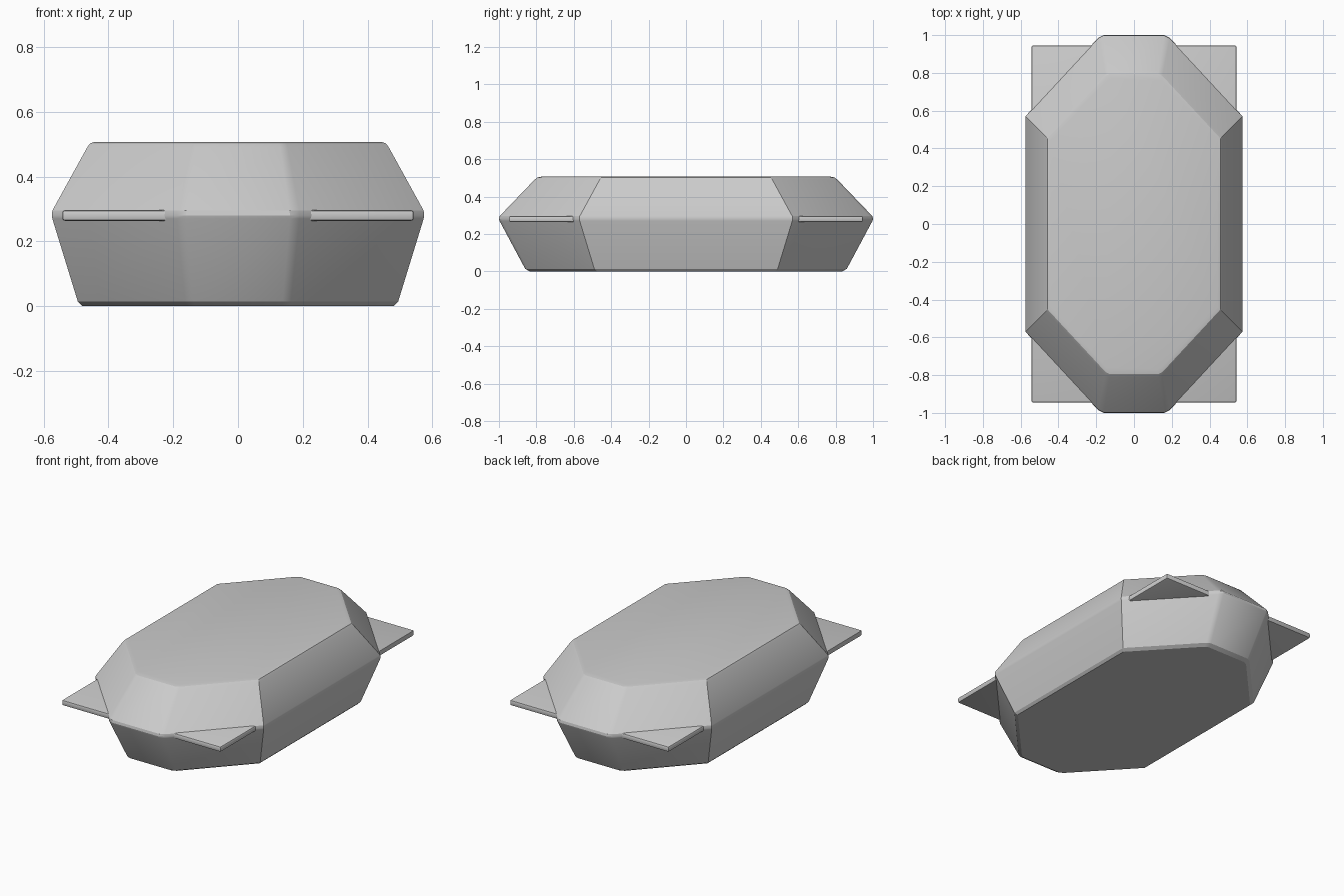
import bpy
import bmesh

if "Cube" in bpy.data.objects:
    bpy.data.objects.remove(bpy.data.objects["Cube"])

# Outline of one quarter of the body, mirrored into a closed loop
QUARTER = [(0.575, 0.57), (0.19, 0.985), (0.16, 1.0)]
outline = (QUARTER
           + [(-x, y) for x, y in reversed(QUARTER)]
           + [(-x, -y) for x, y in QUARTER]
           + [(x, -y) for x, y in reversed(QUARTER)])

# Outline scale and height of each level, from the base to the flat top
LEVELS = [(0.835, 0.0), (0.86, 0.014), (0.997, 0.27), (1.0, 0.28),
          (0.997, 0.295), (0.81, 0.49), (0.795, 0.502), (0.77, 0.507)]


def finish(name, bm):
    bmesh.ops.recalc_face_normals(bm, faces=bm.faces)
    mesh = bpy.data.meshes.new(name)
    bm.to_mesh(mesh)
    bm.free()
    obj = bpy.data.objects.new(name, mesh)
    bpy.context.collection.objects.link(obj)
    bpy.ops.object.select_all(action='DESELECT')
    obj.select_set(True)
    bpy.context.view_layer.objects.active = obj
    bpy.ops.object.shade_smooth_by_angle(angle=0.45)
    return obj


# Body: faceted shell lofted through the levels
bm = bmesh.new()
rings = [[bm.verts.new((x * s, y * s, z)) for x, y in outline] for s, z in LEVELS]
n = len(outline)
for low, high in zip(rings, rings[1:]):
    for i in range(n):
        j = (i + 1) % n
        bm.faces.new((low[i], low[j], high[j], high[i]))
bm.faces.new(rings[0])
bm.faces.new(rings[-1])
finish("body", bm)

# Corner plate: thin slab whose four corners stick out as fins
bm = bmesh.new()
bmesh.ops.create_cube(bm, size=1.0)
bmesh.ops.scale(bm, vec=(1.085, 1.89, 0.033), verts=bm.verts)
bmesh.ops.translate(bm, vec=(0, 0, 0.28), verts=bm.verts)
bmesh.ops.bevel(bm, geom=bm.edges[:], offset=0.008, segments=2,
                profile=0.5, affect='EDGES')
finish("corner_plate", bm)
